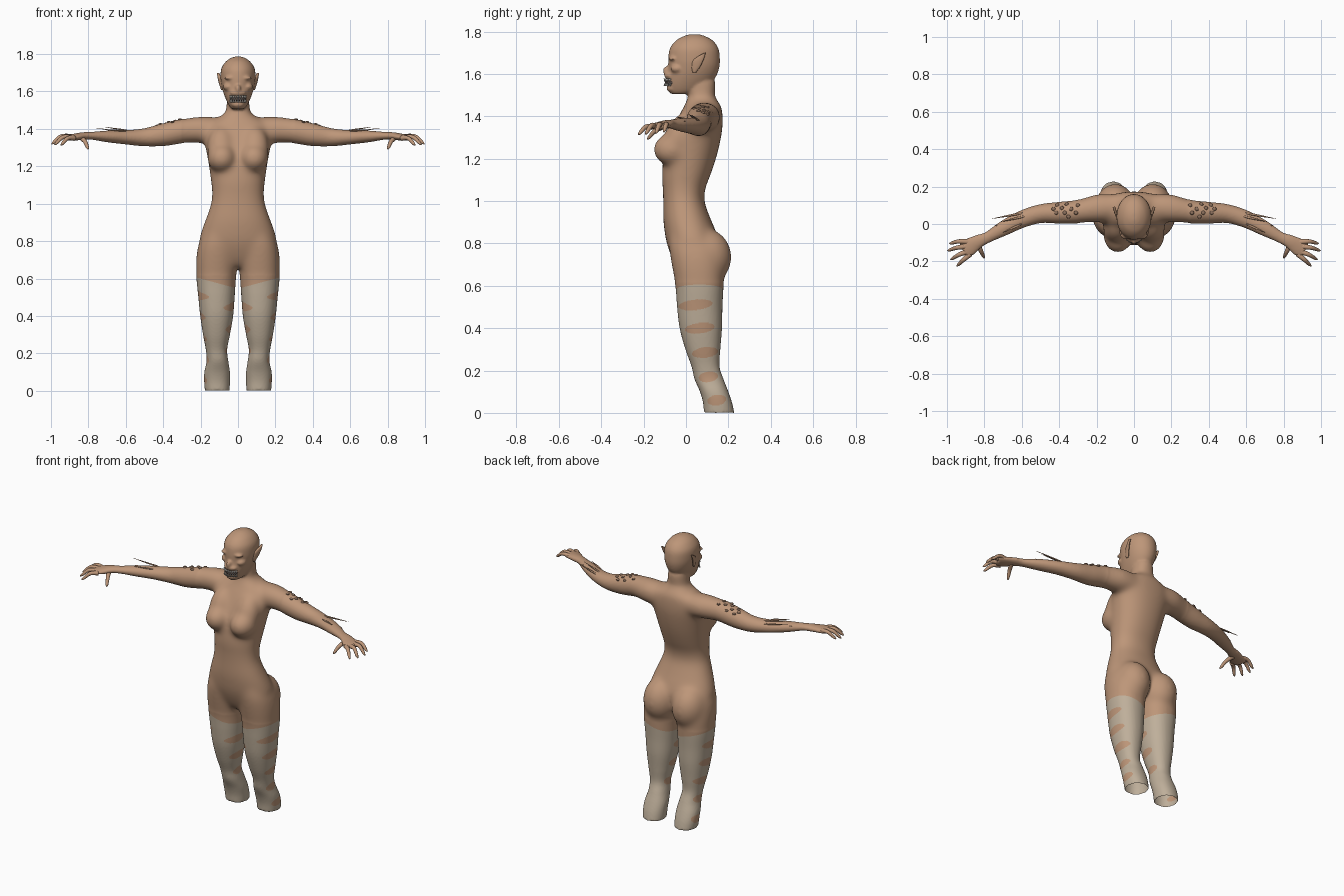
import bpy, bmesh, math
from mathutils import Vector, Matrix
from mathutils.bvhtree import BVHTree

if "Cube" in bpy.data.objects:
    bpy.data.objects.remove(bpy.data.objects["Cube"])


def material(name, r, g, b):
    m = bpy.data.materials.new(name)
    m.diffuse_color = (r, g, b, 1)
    m.use_nodes = True
    m.node_tree.nodes["Principled BSDF"].inputs["Base Color"].default_value = m.diffuse_color
    return m


SKIN = material("skin brown", .51, .305, .19)
STOCKING = material("stocking grey", .52, .43, .325)
BUMP = material("bump brown", .27, .165, .11)
TOOTH = material("tooth grey", .68, .65, .60)
MOUTH = material("mouth dark", .10, .075, .065)


def resample(rows, steps):
    """Catmull-Rom curve through tuples of numbers."""
    out = []
    for i in range(len(rows) - 1):
        a, b, c, d = (rows[max(i - 1, 0)], rows[i], rows[i + 1], rows[min(i + 2, len(rows) - 1)])
        for k in range(steps):
            t = k / steps
            out.append(tuple(.5 * (2 * q + (r - p) * t + (2 * p - 5 * q + 4 * r - s) * t * t
                                   + (3 * q - p - 3 * r + s) * t ** 3)
                             for p, q, r, s in zip(a, b, c, d)))
    return out + [tuple(rows[-1])]


def loft(bm, stations, n=32, power=2.2):
    """Closed skin over rings given as (centre, u radius vector, v radius vector)."""
    rings = []
    for c, u, v in stations:
        ring = []
        for i in range(n):
            a = 2 * math.pi * i / n
            x, y = (math.copysign(abs(w) ** (2 / power), w) for w in (math.cos(a), math.sin(a)))
            ring.append(bm.verts.new(c + u * x + v * y))
        rings.append(ring)
    for p, q in zip(rings, rings[1:]):
        for i in range(n):
            bm.faces.new((p[i], p[(i + 1) % n], q[(i + 1) % n], q[i]))
    bm.faces.new(rings[0][::-1])
    bm.faces.new(rings[-1])


def column(bm, rows, power=2.2):
    """Upright loft from rows of (z, x inner, x outer, y front, y back)."""
    loft(bm, [(Vector(((a + b) / 2, (f + k) / 2, z)), Vector(((b - a) / 2, 0, 0)),
               Vector((0, (k - f) / 2, 0))) for z, a, b, f, k in resample(rows, 5)], 40, power)


def limb(bm, rows, steps=5, n=28):
    """Loft along a path of (x, y, z, side radius, height radius)."""
    rows = resample(rows, steps)
    pts = [Vector(r[:3]) for r in rows]
    st = []
    for i, r in enumerate(rows):
        t = (pts[min(i + 1, len(pts) - 1)] - pts[max(i - 1, 0)]).normalized()
        side = t.cross(Vector((0, 0, 1))).normalized()
        st.append((pts[i], side * r[3], side.cross(t) * r[4]))
    loft(bm, st, n, 2)


def ball(bm, c, r, seg=24, tilt=0):
    m = Matrix.Translation(c) @ Matrix.Rotation(tilt, 4, 'X') @ Matrix.Diagonal((*r, 1))
    bmesh.ops.create_uvsphere(bm, u_segments=seg, v_segments=max(6, seg // 2), radius=1, matrix=m)


def finish(bm, name, *mats):
    if name != "body":
        bmesh.ops.recalc_face_normals(bm, faces=bm.faces[:])
    me = bpy.data.meshes.new(name)
    bm.to_mesh(me)
    bm.free()
    for m in mats:
        me.materials.append(m)
    for p in me.polygons:
        p.use_smooth = True
    ob = bpy.data.objects.new(name, me)
    bpy.context.collection.objects.link(ob)
    return ob


def mirror_x(bm):
    geo = bmesh.ops.duplicate(bm, geom=bm.verts[:] + bm.edges[:] + bm.faces[:])["geom"]
    for v in geo:
        if isinstance(v, bmesh.types.BMVert):
            v.co.x *= -1


# legs, arms and other paired body parts, then mirrored
bm = bmesh.new()
column(bm, [(0, .045, .177, .085, .228), (.05, .043, .181, .08, .217), (.1, .043, .18, .066, .2),
            (.16, .052, .168, .04, .177), (.22, .058, .172, .026, .158), (.3, .043, .187, -.003, .162),
            (.4, .026, .202, -.03, .17), (.5, .018, .212, -.042, .172), (.6, .011, .222, -.05, .177),
            (.7, 0, .224, -.068, .18), (.78, 0, .212, -.08, .165), (.85, .02, .18, -.08, .13),
            (.92, .04, .15, -.08, .09)])
limb(bm, [(.08, .09, 1.39, .07, .07), (.18, .085, 1.395, .077, .072), (.25, .075, 1.393, .068, .068),
          (.31, .065, 1.386, .062, .064), (.4, .06, 1.368, .058, .06), (.5, .055, 1.355, .05, .048),
          (.6, .025, 1.355, .046, .038), (.7, -.025, 1.36, .04, .031), (.78, -.07, 1.363, .03, .021),
          (.83, -.092, 1.362, .036, .02), (.88, -.122, 1.355, .048, .018), (.915, -.14, 1.352, .047, .014)])
ball(bm, (.1, .095, .735), (.108, .122, .135))                    # buttock
ball(bm, (.086, -.062, 1.243), (.079, .094, .079))                # breast
ball(bm, (.09, -.035, 1.30), (.075, .068, .12), tilt=-.35)        # upper breast slope
ball(bm, (.04, -.062, 1.672), (.034, .02, .01))                   # brow
ball(bm, (.052, -.04, 1.625), (.028, .033, .022))                 # cheek
mirror_x(bm)


def centred(rows, power=2.2):
    column(bm, [(z, -w, w, f, k) for z, w, f, k in rows], power)


# torso and neck
centred([(.66, .03, -.02, .06), (.69, .1, -.045, .12), (.74, .18, -.07, .14), (.8, .207, -.091, .157),
         (.86, .194, -.102, .14), (.92, .172, -.108, .115), (1.0, .145, -.108, .087),
         (1.06, .139, -.11, .092), (1.12, .145, -.114, .115), (1.2, .156, -.107, .142),
         (1.28, .17, -.09, .162), (1.35, .185, -.06, .173), (1.41, .185, -.03, .173),
         (1.445, .14, -.01, .168), (1.47, .09, 0, .152), (1.5, .065, .01, .137),
         (1.56, .058, 0, .137), (1.6, .05, 0, .12)])
# head, nose, lip and jaw
centred([(1.505, .03, -.07, .03), (1.52, .045, -.083, .08), (1.55, .061, -.091, .115),
         (1.59, .077, -.09, .143), (1.63, .088, -.084, .157), (1.67, .093, -.084, .16),
         (1.72, .09, -.076, .153), (1.757, .068, -.048, .127), (1.778, .04, -.01, .09),
         (1.787, .015, .02, .06)], 2.05)
ball(bm, (0, -.09, 1.615), (.015, .02, .022))
ball(bm, (0, -.068, 1.592), (.045, .036, .018))
ball(bm, (0, -.062, 1.53), (.036, .03, .018))
# merge everything into one skin
rough = finish(bm, "rough_body")
mod = rough.modifiers.new("merge", 'REMESH')
mod.mode, mod.voxel_size = 'VOXEL', .0065
mod = rough.modifiers.new("soften", 'SMOOTH')
mod.factor, mod.iterations = .5, 5
dg = bpy.context.evaluated_depsgraph_get()
bm = bmesh.new()
bm.from_mesh(bpy.data.meshes.new_from_object(rough.evaluated_get(dg)))
bpy.data.objects.remove(rough)
# blend the trunk further, then open the leg ends
trunk = [v for v in bm.verts if abs(v.co.x) < .3 and .62 < v.co.z < 1.49]
for _ in range(50):
    bmesh.ops.smooth_vert(bm, verts=trunk, factor=.5, use_axis_x=True, use_axis_y=True, use_axis_z=True)
bm.normal_update()
bmesh.ops.delete(bm, geom=[f for f in bm.faces if f.normal.z < -.75 and f.calc_center_median().z < .02],
                 context='FACES')

# stockings: sloped cuff cut, finer faces and lens stripes of bare skin
OUTER = [(.51, .045, .08), (.4, .065, .07), (.285, .09, .062), (.17, .105, .045), (.06, .145, .045)]
INNER = [(.45, .03, .06), (.335, .06, .055), (.22, .09, .04)]
for s in (1, -1):
    fs = [f for f in bm.faces if .5 < f.calc_center_median().z < .66 and f.calc_center_median().x * s > 0]
    geom = fs + list({e for f in fs for e in f.edges}) + list({v for f in fs for v in f.verts})
    bmesh.ops.bisect_plane(bm, geom=geom, plane_co=(.22 * s, 0, .605), plane_no=(-.27 * s, 0, 1))
fine = [f for f in bm.faces if f.calc_center_median().z < .545]
bmesh.ops.subdivide_edges(bm, edges=list({e for f in fine for e in f.edges}), cuts=1, use_grid_fill=True)
for f in bm.faces:
    c = f.calc_center_median()
    x = abs(c.x)
    if x < .3 and c.z < .605 + .27 * (x - .22):
        stripe = any(((c.z - z - .1 * (c.y - y)) / .025) ** 2 + ((c.y - y) / h) ** 2 < 1
                     for z, y, h in (OUTER if x > .11 else INNER))
        f.material_index = 0 if stripe else 1
tree = BVHTree.FromBMesh(bm)
finish(bm, "body", SKIN, STOCKING)

# fingers: base, knuckle, tip
bm = bmesh.new()
for a, b, c in [((.875, -.097, 1.356), (.935, -.093, 1.362), (.988, -.105, 1.325)),
                ((.89, -.12, 1.355), (.945, -.126, 1.36), (.998, -.143, 1.318)),
                ((.89, -.147, 1.353), (.935, -.164, 1.356), (.982, -.192, 1.314)),
                ((.875, -.16, 1.35), (.91, -.19, 1.35), (.948, -.226, 1.312)),
                ((.84, -.10, 1.355), (.818, -.145, 1.332), (.80, -.183, 1.29))]:
    e = Vector(b).lerp(Vector(c), .75)
    limb(bm, [(*a, .015, .014), (*b, .0115, .011), (*e, .008, .008), (*c, .001, .001)], 4, 12)
mirror_x(bm)
finish(bm, "fingers", SKIN)

# forearm spines
bm = bmesh.new()
for a, b in [((.56, .065, 1.375), (.76, .028, 1.405)), ((.57, .045, 1.388), (.71, .012, 1.41)),
             ((.60, .0, 1.388), (.70, -.045, 1.396)), ((.65, .02, 1.368), (.74, -.01, 1.378))]:
    limb(bm, [(*a, .003, .003), (*Vector(a).lerp(Vector(b), .35), .006, .004), (*b, .0008, .0008)], 4, 8)
mirror_x(bm)
finish(bm, "forearm_spines", SKIN)

# upper arm bumps set on the surface
bm = bmesh.new()
for x, y in [(.30, .10), (.31, .06), (.335, .08), (.36, .105), (.37, .06),
             (.385, .085), (.41, .10), (.415, .06), (.43, .08), (.35, .04)]:
    ball(bm, tree.ray_cast(Vector((x, y, 2)), Vector((0, 0, -1)))[0], (.011, .011, .006), 12)
mirror_x(bm)
finish(bm, "arm_bumps", BUMP)

# pointed ears
bm = bmesh.new()
loft(bm, [(Vector((x, y, z)), Vector((.3 * w, w, 0)), Vector((.007, -.002, 0))) for x, y, z, w in
          resample([(.083, .04, 1.607, .008), (.089, .045, 1.63, .02), (.096, .055, 1.66, .025),
                    (.102, .073, 1.683, .016), (.107, .09, 1.70, .002)], 4)], 16, 2)
mirror_x(bm)
finish(bm, "ears", SKIN)

# mouth and teeth
bm = bmesh.new()
ball(bm, (0, -.063, 1.56), (.045, .036, .018), 24)
finish(bm, "mouth", MOUTH)
bm = bmesh.new()
for a in (math.radians(-72 + 18 * i) for i in range(9)):
    for z, turn in ((1.57, math.pi), (1.55, 0)):
        m = (Matrix.Translation((.043 * math.sin(a), -.065 - .035 * math.cos(a), z))
             @ Matrix.Rotation(turn, 4, 'X'))
        bmesh.ops.create_cone(bm, cap_ends=True, segments=8, radius1=.006, radius2=.001, depth=.016, matrix=m)
finish(bm, "teeth", TOOTH)
